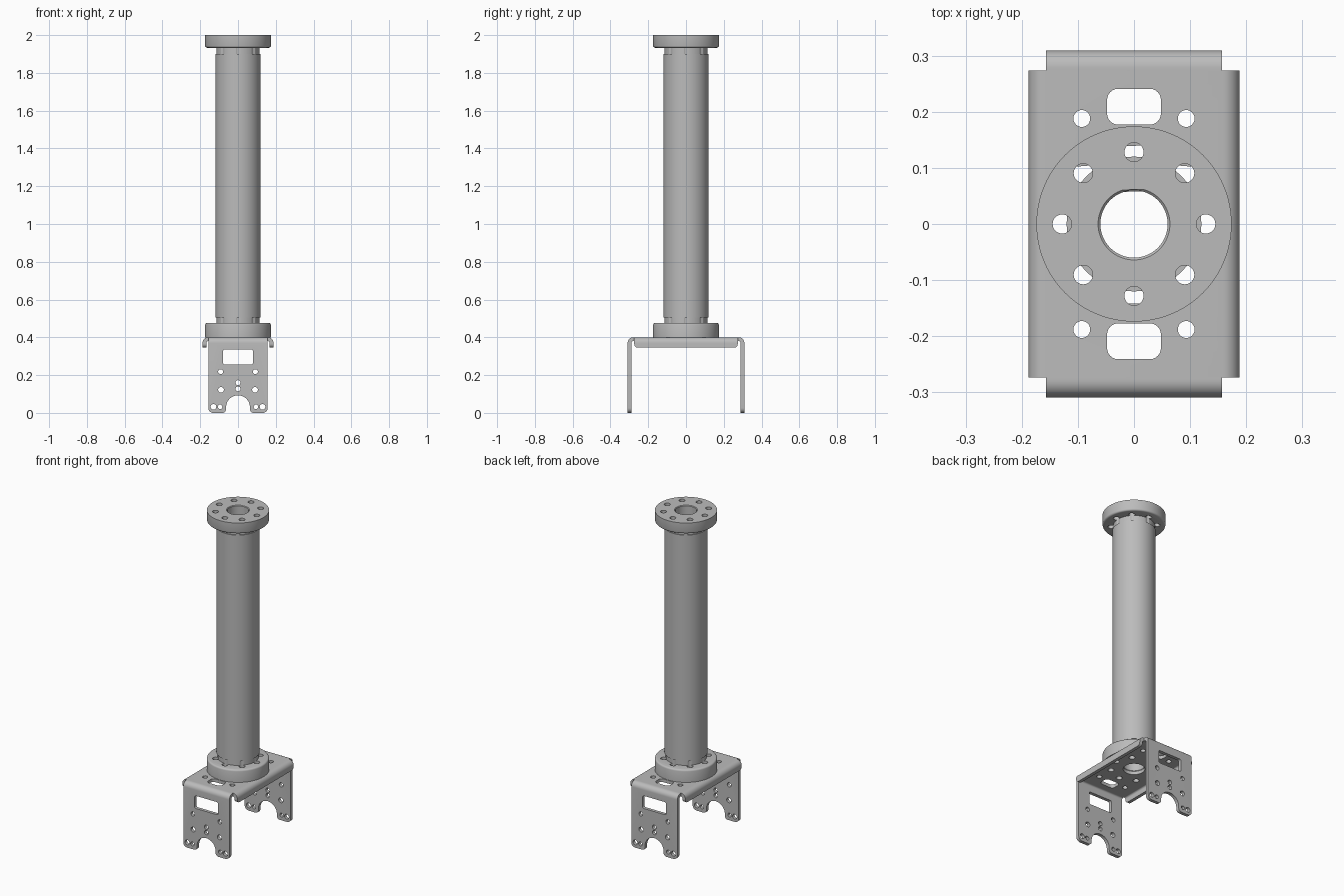
import bpy, bmesh
from math import sin, cos, pi, asin, sqrt, radians, hypot

cube = bpy.data.objects.get("Cube")
if cube:
    bpy.data.objects.remove(cube, do_unlink=True)

metal = bpy.data.materials.new("grey metal")
metal.use_nodes = True
GREY = (0.5, 0.5, 0.5, 1)
metal.diffuse_color = GREY
metal.node_tree.nodes["Principled BSDF"].inputs["Base Color"].default_value = GREY


def arc(x, y, r, start, end, n):
    angles = [radians(start + (end - start) * i / n) for i in range(n + 1)]
    return [(x + r * cos(a), y + r * sin(a)) for a in angles]


def circle(x, y, r, n=32):
    return arc(x, y, r, 0, 360, n)[:-1]


def rounded_rect(x0, x1, y0, y1, r):
    return (arc(x1 - r, y1 - r, r, 0, 90, 6) + arc(x0 + r, y1 - r, r, 90, 180, 6)
            + arc(x0 + r, y0 + r, r, 180, 270, 6) + arc(x1 - r, y0 + r, r, 270, 360, 6))


def bolt_ring(r):
    return [circle(BOLT_R * cos(i * pi / 4), BOLT_R * sin(i * pi / 4), r) for i in range(8)]


def plate(name, loops, z0, z1, edit=None):
    """Extrude an outline with holes from z0 to z1, then reshape it with edit(bm)."""
    curve = bpy.data.curves.new(name, "CURVE")
    curve.dimensions = "2D"
    curve.fill_mode = "BOTH"
    curve.extrude = (z1 - z0) / 2
    for loop in loops:
        spline = curve.splines.new("POLY")
        spline.points.add(len(loop) - 1)
        for point, (x, y) in zip(spline.points, loop):
            point.co = (x, y, 0, 1)
        spline.use_cyclic_u = True
    temp = bpy.data.objects.new(name + " outline", curve)
    bpy.context.collection.objects.link(temp)
    graph = bpy.context.evaluated_depsgraph_get()
    mesh = bpy.data.meshes.new_from_object(temp.evaluated_get(graph))
    bpy.data.objects.remove(temp, do_unlink=True)
    bpy.data.curves.remove(curve)

    bm = bmesh.new()
    bm.from_mesh(mesh)
    bmesh.ops.remove_doubles(bm, verts=bm.verts, dist=1e-5)
    bmesh.ops.translate(bm, verts=bm.verts, vec=(0, 0, (z0 + z1) / 2))
    if edit:
        edit(bm)
    bmesh.ops.recalc_face_normals(bm, faces=bm.faces)
    bm.to_mesh(mesh)
    bm.free()
    mesh.name = name
    mesh.materials.clear()
    mesh.materials.append(metal)
    mesh.shade_smooth()
    mesh.set_sharp_from_angle(angle=radians(30))
    obj = bpy.data.objects.new(name, mesh)
    bpy.context.collection.objects.link(obj)
    return obj


def cut(bm, faces, co, normal):
    geom = list({g for f in faces for g in [f, *f.edges, *f.verts]})
    bmesh.ops.bisect_plane(bm, geom=geom, dist=1e-6, plane_co=co, plane_no=normal)


def turn_wall(bm, radius, steps):
    """Give a cylindrical wall the radii listed as (height, radius)."""
    def on_wall(v):
        return abs(hypot(v.co.x, v.co.y) - radius) < 1e-4
    for z, _ in steps:
        cut(bm, [f for f in bm.faces if all(on_wall(v) for v in f.verts)], (0, 0, z), (0, 0, 1))
    for v in [v for v in bm.verts if on_wall(v)]:
        for z, r in steps:
            if abs(v.co.z - z) < 1e-5:
                v.co.x *= r / radius
                v.co.y *= r / radius


# ---- Sizes
TOP, BORE, BOLT_R, BOLT = 0.40, 0.06, 0.128, 0.017
FLANGE, NECK, TUBE, TUBE_IN = 0.174, 0.115, 0.12, 0.105
TUBE_Z0, TUBE_Z1 = 0.505, 1.90
SHEET, BEND = 0.02, 0.03
MID = BEND - SHEET / 2
ARC = MID * pi / 2
LEG_Y, LIP_X, LEG_W, LIP_L = 0.279, 0.158, 0.157, 0.274


# ---- Bracket: flat sheet pattern with holes, folded into legs and lips
def leg(x, z):
    return (x, LEG_Y + ARC + TOP - BEND - z)


def leg_loop(points):
    return [leg(x, z) for x, z in points]


def fold(u, start, depth):
    """Sheet distance u -> (outward distance, height)."""
    if u <= start:
        return u, TOP - depth
    angle = min((u - start) / MID, pi / 2)
    drop = max(u - start - ARC, 0)
    r = BEND - depth
    return start + r * sin(angle), TOP - BEND + r * cos(angle) - drop


def fold_bracket(bm):
    for i in range(9):
        for s in (-1, 1):
            cut(bm, bm.faces, (0, s * (LEG_Y + ARC * i / 8), 0), (0, 1, 0))
            cut(bm, bm.faces, (s * (LIP_X + ARC * i / 8), 0, 0), (1, 0, 0))
    for v in bm.verts:
        x, y, z = v.co
        if abs(y) > LEG_Y:
            out, height = fold(abs(y), LEG_Y, -z)
            v.co = (x, out if y > 0 else -out, height)
        else:
            out, height = fold(abs(x), LIP_X, -z)
            v.co = (out if x > 0 else -out, y, height)


lip_end = LIP_X + ARC + 0.025
foot = arc(0, 0.03, 0.063, 86, 0, 16) + arc(0.083, 0.02, 0.02, 180, 270, 6)
foot += arc(LEG_W - 0.026, 0.026, 0.026, 270, 360, 6)
quarter = leg_loop(foot) + [(LEG_W, LIP_L)] + arc(lip_end - 0.02, LIP_L - 0.02, 0.02, 90, 0, 6)
outline = quarter + [(x, -y) for x, y in reversed(quarter)]
outline += [(-x, -y) for x, y in quarter] + [(-x, y) for x, y in reversed(quarter)]

half_holes = [rounded_rect(-0.048, 0.048, 0.177, 0.241, 0.02),
              leg_loop(rounded_rect(-0.08, 0.08, 0.257, 0.335, 0.01)),
              leg_loop(circle(0, 0.16, 0.013)), leg_loop(circle(0, 0.127, 0.013))]
for s in (-1, 1):
    half_holes.append(circle(s * 0.093, 0.188, 0.015))
    for x, z, r in ((0.092, 0.218, 0.013), (0.09, 0.122, 0.015),
                    (0.13, 0.032, 0.015), (0.095, 0.032, 0.012)):
        half_holes.append(leg_loop(circle(s * x, z, r)))
holes = half_holes + [[(x, -y) for x, y in h] for h in half_holes]
holes += [circle(0, 0, BORE, 64)] + bolt_ring(BOLT)
plate("bracket", [outline] + holes, -SHEET, 0, fold_bracket)

# ---- Tube
plate("tube", [circle(0, 0, TUBE, 96), circle(0, 0, TUBE_IN, 96)], TUBE_Z0, TUBE_Z1)


# ---- Hubs: drilled flange, scalloped neck, and plug inside the tube
def neck_radius(a):
    phi = (a + pi / 8) % (pi / 4) - pi / 8
    if abs(phi) >= asin(BOLT / BOLT_R):
        return NECK
    return min(NECK, BOLT_R * cos(phi) - sqrt(BOLT ** 2 - (BOLT_R * sin(phi)) ** 2))


neck = []
for i in range(320):
    a = 2 * pi * i / 320
    neck.append((neck_radius(a) * cos(a), neck_radius(a) * sin(a)))
bore = circle(0, 0, BORE, 64)


def hub(name, base, height, tube_end):
    d = 1 if tube_end > base else -1

    def shape_flange(bm):
        # rounded rim on the tube side, chamfered bore on the outer side
        turn_wall(bm, FLANGE, [(height - 0.01, FLANGE), (height - 0.005, FLANGE - 0.0015),
                               (height - 0.0015, FLANGE - 0.005), (height, FLANGE - 0.01)])
        turn_wall(bm, BORE, [(0.004, BORE), (0, BORE + 0.004)])
        for v in bm.verts:
            v.co.z = base + d * v.co.z

    plate(name + "_flange", [circle(0, 0, FLANGE, 96), bore] + bolt_ring(BOLT),
          0, height, shape_flange)
    plate(name + "_neck", [neck, bore], *sorted((base + d * height, tube_end)))
    plate(name + "_plug", [circle(0, 0, TUBE_IN, 96), bore],
          *sorted((tube_end, tube_end + d * 0.08)))


hub("lower", TOP, 0.077, TUBE_Z0)
hub("upper", 2.0, 0.067, TUBE_Z1)
